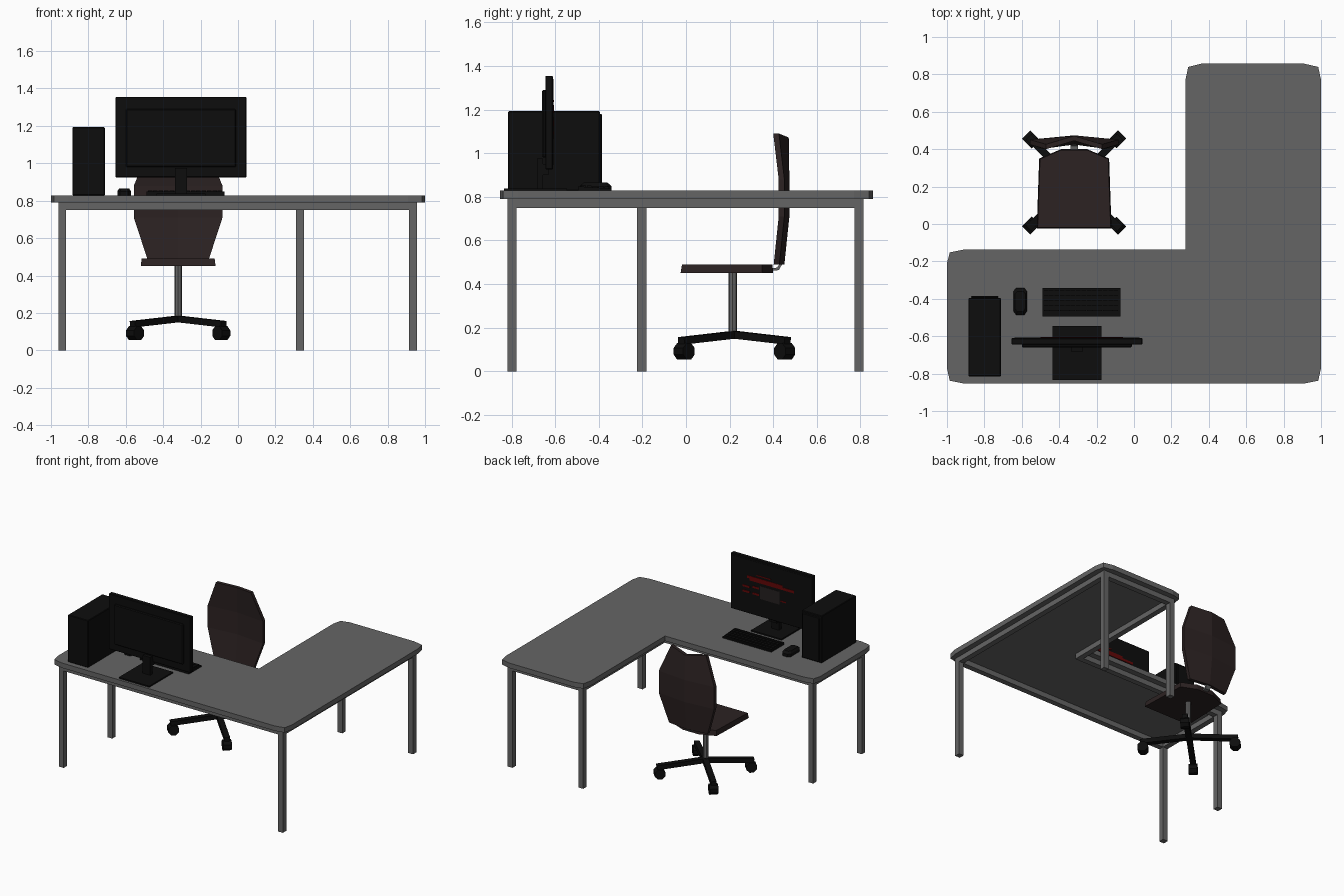
import bpy, bmesh, math
from mathutils import Vector, Matrix

if "Cube" in bpy.data.objects:
    bpy.data.objects.remove(bpy.data.objects["Cube"])


def mat(name, r, g, b):
    m = bpy.data.materials.new(name)
    m.diffuse_color = (r, g, b, 1)
    m.use_nodes = True
    m.node_tree.nodes["Principled BSDF"].inputs["Base Color"].default_value = m.diffuse_color
    return m


GREY = mat("desk grey", 0.13, 0.13, 0.13)
BLACK = mat("plastic black", 0.004, 0.004, 0.004)
BROWN = mat("upholstery brown", 0.025, 0.016, 0.016)
RED = mat("screen red", 0.12, 0.002, 0.002)
CHAR = mat("screen charcoal", 0.018, 0.014, 0.014)


def finish(name, bm, m):
    bmesh.ops.recalc_face_normals(bm, faces=bm.faces)
    me = bpy.data.meshes.new(name)
    bm.to_mesh(me)
    bm.free()
    me.materials.append(m)
    ob = bpy.data.objects.new(name, me)
    bpy.context.collection.objects.link(ob)
    return ob


def add_box(bm, x0, x1, y0, y1, z0, z1):
    mtx = Matrix.Translation(((x0 + x1) / 2, (y0 + y1) / 2, (z0 + z1) / 2)) @ \
        Matrix.Diagonal((x1 - x0, y1 - y0, z1 - z0, 1))
    return bmesh.ops.create_cube(bm, size=1, matrix=mtx)["verts"]


def box(name, m, *b, bevel=0):
    bm = bmesh.new()
    add_box(bm, *b)
    if bevel:
        bmesh.ops.bevel(bm, geom=bm.edges[:], offset=bevel, segments=1, affect="EDGES")
    return finish(name, bm, m)


def prism(name, m, pts, z0, z1, top_scale=1.0):
    """Extrude a plan outline, optionally shrinking the top about its centre."""
    bm = bmesh.new()
    c = sum((Vector(p) for p in pts), Vector((0, 0))) / len(pts)
    lo = [bm.verts.new((*p, z0)) for p in pts]
    hi = [bm.verts.new((*(c + (Vector(p) - c) * top_scale), z1)) for p in pts]
    bm.faces.new(lo)
    bm.faces.new(hi)
    n = len(pts)
    for i in range(n):
        j = (i + 1) % n
        bm.faces.new((lo[i], lo[j], hi[j], hi[i]))
    return finish(name, bm, m)


# L-shaped desktop with clipped corners
prism("desktop", GREY, [
    (-1, -0.77), (-0.985, -0.838), (-0.91, -0.853), (0.91, -0.853), (0.985, -0.838),
    (1, -0.77), (1, 0.77), (0.985, 0.84), (0.91, 0.857), (0.36, 0.857), (0.29, 0.84),
    (0.275, 0.77), (0.275, -0.137), (-0.91, -0.137), (-0.985, -0.152), (-1, -0.21)],
    0.79, 0.828)

# Frame rails under the desktop and five legs
H = 0.021
path = [(-0.94, -0.797), (0.936, -0.797), (0.936, 0.793), (0.331, 0.793),
        (0.331, -0.203), (-0.94, -0.203)]
for i, (ax, ay) in enumerate(path):
    bx, by = path[(i + 1) % len(path)]
    box(f"frame_rail_{i}", GREY, min(ax, bx) - H, max(ax, bx) + H,
        min(ay, by) - H, max(ay, by) + H, 0.75, 0.791)
    if i != 4:
        box(f"desk_leg_{i}", GREY, ax - H, ax + H, ay - H, ay + H, 0, 0.752)

# Monitor: panel, rear housing, neck and foot
box("monitor_panel", BLACK, -0.655, 0.045, -0.645, -0.61, 0.925, 1.355, bevel=0.004)
box("monitor_housing", BLACK, -0.6, -0.01, -0.66, -0.64, 0.98, 1.29, bevel=0.006)
box("monitor_neck", BLACK, -0.337, -0.273, -0.683, -0.655, 0.835, 0.975)
box("monitor_neck_bracket", BLACK, -0.335, -0.275, -0.66, -0.63, 0.9, 0.95)
box("monitor_foot", BLACK, -0.435, -0.175, -0.835, -0.545, 0.828, 0.838)

# Thin plates forming the screen picture (x0, x1, z0, z1)
box("screen", BLACK, -0.64, 0.03, -0.612, -0.608, 0.945, 1.34)
box("picture_block", CHAR, -0.375, -0.21, -0.61, -0.606, 1.065, 1.165)
bm = bmesh.new()
for x0, x1, z0, z1 in [(-0.5, -0.12, 1.185, 1.205), (-0.4, -0.1, 1.2, 1.22),
                       (-0.3, -0.18, 1.235, 1.243), (-0.12, -0.06, 1.125, 1.14),
                       (-0.12, -0.06, 1.085, 1.1), (-0.2, -0.145, 1.135, 1.15),
                       (-0.2, -0.145, 1.085, 1.1), (-0.43, -0.385, 1.09, 1.1)]:
    add_box(bm, x0, x1, -0.61, -0.605, z0, z1)
finish("picture_stripes", bm, RED)

# Computer tower with front panel
box("tower", BLACK, -0.885, -0.712, -0.815, -0.395, 0.828, 1.193, bevel=0.004)
box("tower_front_panel", BLACK, -0.872, -0.725, -0.397, -0.384, 0.835, 1.18, bevel=0.005)

# Keyboard: sloping tray with rows of keys
bm = bmesh.new()
for v in add_box(bm, -0.49, -0.073, -0.495, -0.342, 0.828, 0.838):
    if v.co.z > 0.83 and v.co.y < -0.4:
        v.co.z += 0.01
for r in range(5):
    y = -0.482 + r * 0.027
    z = 0.85 - r * 0.0018
    for c in range(14):
        x = -0.482 + c * 0.0287
        add_box(bm, x, x + 0.024, y, y + 0.022, 0.836, z + 0.004)
finish("keyboard", bm, BLACK)

# Mouse with domed top
mouse = [(-0.645, -0.36), (-0.63, -0.342), (-0.587, -0.342), (-0.572, -0.36),
         (-0.572, -0.465), (-0.587, -0.487), (-0.63, -0.487), (-0.645, -0.465)]
prism("mouse_base", BLACK, mouse, 0.828, 0.85)
prism("mouse_top", BLACK, mouse, 0.85, 0.865, 0.75)

# Chair seat
CX, CY = -0.32, 0.222
prism("seat", BROWN, [(CX - 0.2, -0.025), (CX + 0.2, -0.025), (CX + 0.187, 0.35),
                      (CX + 0.07, 0.4), (CX - 0.07, 0.4), (CX - 0.187, 0.35)],
      0.45, 0.49, 0.975)

# Chair back: rows of (z side, z centre, half width, y side, y centre), thickened
rows = [(0.49, 0.49, 0.165, 0.402, 0.425), (0.71, 0.71, 0.237, 0.425, 0.448),
        (0.88, 0.88, 0.237, 0.425, 0.448), (1.09, 1.072, 0.15, 0.4, 0.445)]
bm = bmesh.new()
sides = []
for t in (0, 0.026):
    sides.append([[bm.verts.new((CX - w, ys + t, zs)), bm.verts.new((CX, yc + t, zc)),
                   bm.verts.new((CX + w, ys + t, zs))] for zs, zc, w, ys, yc in rows])
for g in sides:
    for r in range(3):
        for c in range(2):
            bm.faces.new((g[r][c], g[r][c + 1], g[r + 1][c + 1], g[r + 1][c]))
rim = [(0, 0), (0, 1), (0, 2), (1, 2), (2, 2), (3, 2), (3, 1), (3, 0), (2, 0), (1, 0)]
f, b = sides
for (r, c), (s, d) in zip(rim, rim[1:] + rim[:1]):
    bm.faces.new((f[r][c], f[s][d], b[s][d], b[r][c]))
finish("backrest", bm, BROWN)


def bar(name, m, p, q, w, h):
    """Rectangular bar between two points."""
    p, q = Vector(p), Vector(q)
    d = q - p
    bm = bmesh.new()
    bmesh.ops.create_cube(bm, size=1, matrix=Matrix.Translation((p + q) / 2)
                          @ d.to_track_quat("X", "Z").to_matrix().to_4x4()
                          @ Matrix.Diagonal((d.length, w, h, 1)))
    return finish(name, bm, m)


def cylinder(name, m, mtx, r, depth, n):
    bm = bmesh.new()
    bmesh.ops.create_cone(bm, cap_ends=True, segments=n, radius1=r, radius2=r,
                          depth=depth, matrix=mtx)
    return finish(name, bm, m)


# Backrest bracket and central column
bar("bracket_lower", GREY, (CX, 0.37, 0.465), (CX, 0.425, 0.47), 0.04, 0.012)
bar("bracket_upper", GREY, (CX, 0.42, 0.467), (CX, 0.445, 0.51), 0.04, 0.012)
cylinder("column", GREY, Matrix.Translation((CX, CY - 0.008, 0.31)), 0.02, 0.29, 8)

# Four-arm base with casters
for i in range(4):
    a = math.radians(45 + 90 * i)
    u = Vector((math.cos(a), math.sin(a), 0))
    o = Vector((CX, CY, 0))
    bar(f"base_arm_{i}", BLACK, o + Vector((0, 0, 0.168)),
        o + u * 0.345 + Vector((0, 0, 0.14)), 0.04, 0.034)
    wheel = Matrix.Translation(o + u * 0.326 + Vector((0, 0, 0.092))) \
        @ Matrix.Rotation(a, 4, "Z") @ Matrix.Rotation(math.pi / 2, 4, "X") \
        @ Matrix.Rotation(math.pi / 8, 4, "Z")
    cylinder(f"caster_{i}", BLACK, wheel, 0.04, 0.062, 8)
